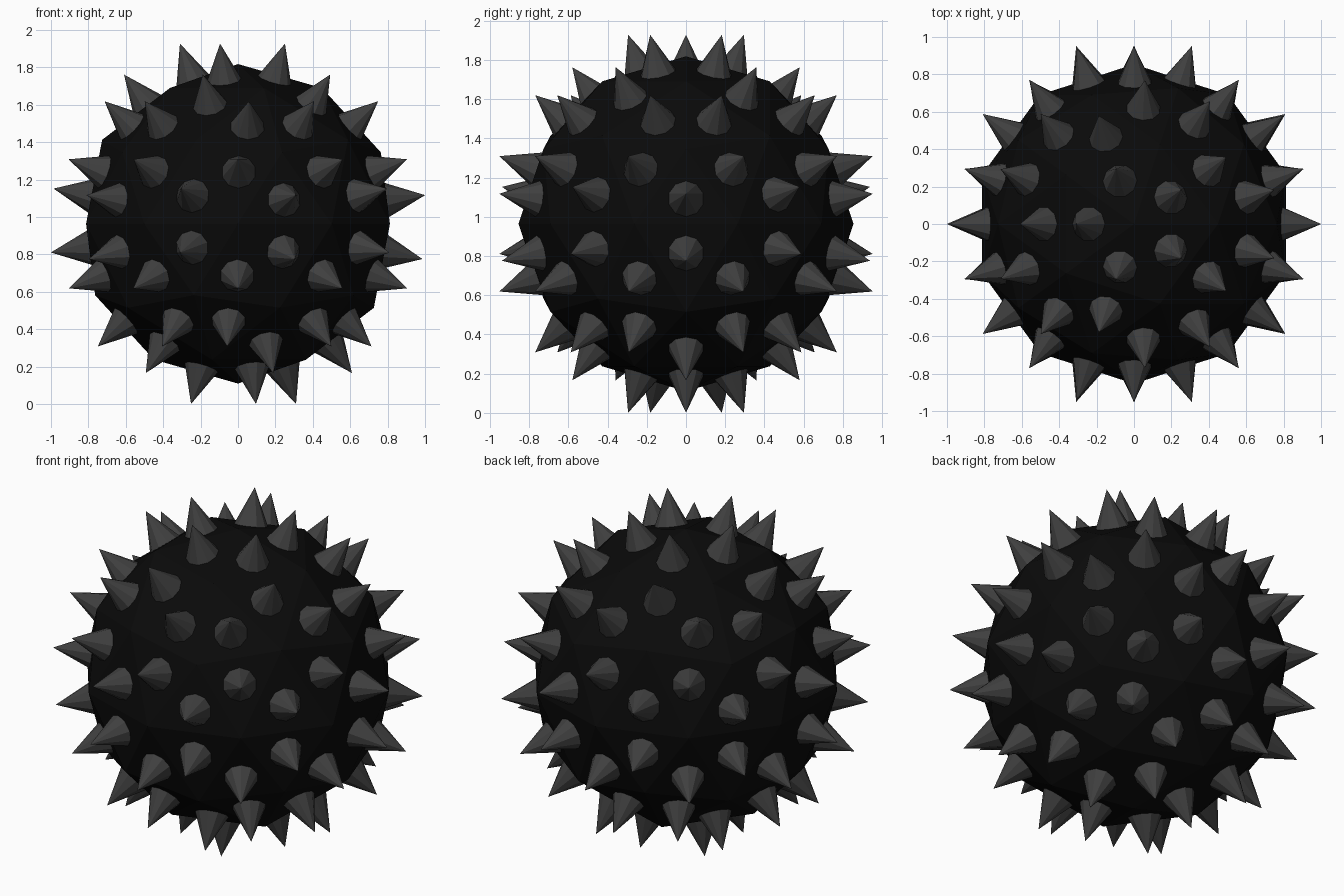
import bpy, bmesh
from mathutils import Matrix, Vector

if "Cube" in bpy.data.objects:
    bpy.data.objects.remove(bpy.data.objects["Cube"])

CENTRE = Vector((0, 0, 0.964))
BODY_R = 0.854
SPIKE_H = 0.206
SPIKE_R = 0.092
SPIKE_SIDES = 10


def material(name, shade):
    mat = bpy.data.materials.new(name)
    mat.diffuse_color = (shade, shade, shade, 1)
    mat.use_nodes = True
    mat.node_tree.nodes["Principled BSDF"].inputs["Base Color"].default_value = mat.diffuse_color
    return mat


# Faceted core ball
bpy.ops.mesh.primitive_ico_sphere_add(subdivisions=2, radius=BODY_R, location=CENTRE)
body = bpy.context.object
body.name = "ball_body"
body.data.materials.append(material("black", 0.003))

# One cone spike standing on every face of the ball
bm = bmesh.new()
for face in body.data.polygons:
    turn = face.normal.to_track_quat('Z', 'Y').to_matrix().to_4x4()
    place = Matrix.Translation(face.center + face.normal * SPIKE_H / 2)
    bmesh.ops.create_cone(bm, cap_ends=True, segments=SPIKE_SIDES, radius1=SPIKE_R,
                          radius2=0, depth=SPIKE_H, matrix=place @ turn)
bmesh.ops.remove_doubles(bm, verts=bm.verts, dist=0.0005)
mesh = bpy.data.meshes.new("spikes")
bm.to_mesh(mesh)
bm.free()
spikes = bpy.data.objects.new("spikes", mesh)
spikes.location = CENTRE
spikes.data.materials.append(material("dark_grey", 0.05))
bpy.context.collection.objects.link(spikes)
